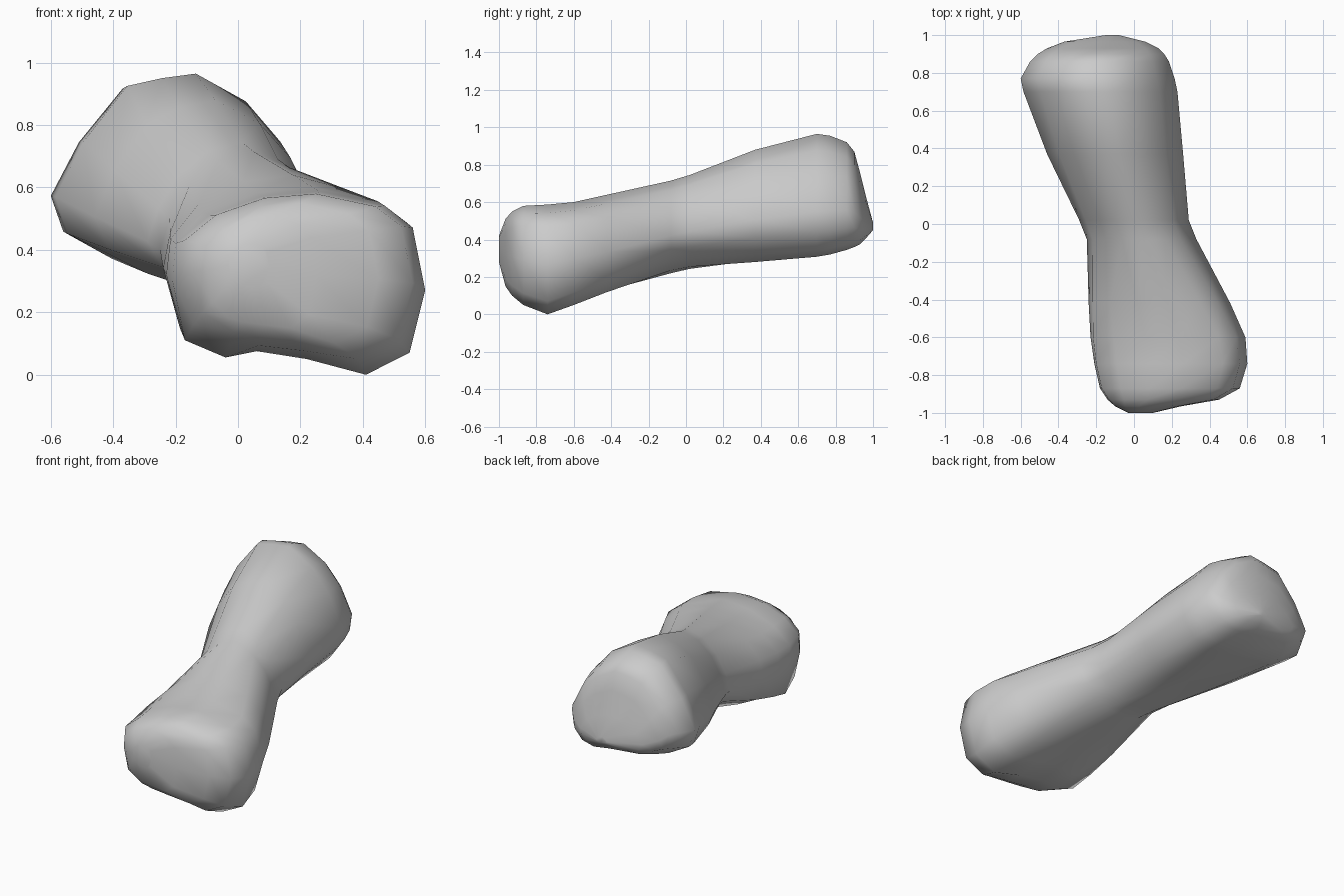
import bpy, bmesh

# Cross-section outlines (x, z), clockwise from the left: front knob, waist, back knob
FRONT = [(-.21, .30), (-.20, .42), (-.09, .51), (.08, .57), (.26, .585), (.47, .54), (.56, .47),
         (.60, .27), (.55, .07), (.41, 0), (.22, .05), (.06, .075), (-.04, .055), (-.17, .11)]
WAIST = [(-.25, .41), (-.22, .51), (-.16, .61), (-.07, .69), (.04, .72), (.15, .67), (.23, .59),
         (.31, .43), (.26, .35), (.19, .29), (.11, .245), (.02, .23), (-.10, .26), (-.20, .33)]
BACK = [(-.60, .57), (-.51, .75), (-.37, .93), (-.26, .955), (-.15, .97), (.01, .88), (.12, .75),
        (.215, .55), (.20, .44), (.13, .34), (.02, .305), (-.14, .335), (-.42, .37), (-.56, .45)]
# Front end face: the knob outline without its underside groove
CAP = FRONT[:10] + [(.22, .015), (.06, .03), (-.04, .05), (-.17, .13)]

# Stations along the length: y, blend (-2 cap, -1 front, 0 waist, 1 back), x range, z range
STATIONS = [
    (-1.00, -2, -.03, .10, .28, .42),
    (-.965, -2, -.10, .25, .15, .51),
    (-.93, -2, -.14, .45, .10, .55),
    (-.87, -1.6, -.18, .56, .05, .58),
    (-.74, -1, -.21, .60, .00, .587),
    (-.60, -.9, -.23, .59, .05, .60),
    (-.42, -.6, -.24, .51, .12, .64),
    (-.08, 0, -.25, .33, .22, .715),
    (.02, .1, -.29, .29, .243, .745),
    (.37, .6, -.46, .26, .28, .88),
    (.70, 1, -.585, .23, .308, .965),
    (.77, 1, -.60, .215, .32, .955),
    (.86, 1, -.55, .185, .345, .92),
    (.90, 1, -.51, .16, .36, .87),
    (.93, 1, -.46, .13, .375, .76),
    (.965, 1, -.37, .06, .41, .62),
    (1.00, 1, -.15, -.08, .45, .49),
]


def unit(pts):
    """Fit an outline to the 0..1 square."""
    xs, zs = zip(*pts)
    return [((x - min(xs)) / (max(xs) - min(xs)), (z - min(zs)) / (max(zs) - min(zs)))
            for x, z in pts]


def mix(p, q, t):
    return unit([(a + (c - a) * t, b + (d - b) * t) for (a, b), (c, d) in zip(p, q)])


cap, front, waist, back = map(unit, (CAP, FRONT, WAIST, BACK))

# Loft the bone through the stations
bm = bmesh.new()
rings = []
for y, blend, x0, x1, z0, z1 in STATIONS:
    if blend < -1:
        shape = mix(front, cap, -blend - 1)
    else:
        shape = mix(waist, front if blend < 0 else back, abs(blend))
    rings.append([bm.verts.new((x0 + u * (x1 - x0), y, z0 + v * (z1 - z0))) for u, v in shape])
n = len(front)
for r, s in zip(rings, rings[1:]):
    for i in range(n):
        j = (i + 1) % n
        bm.faces.new((r[i], r[j], s[j], s[i]))
bm.faces.new(rings[0])
bm.faces.new(rings[-1])
bmesh.ops.recalc_face_normals(bm, faces=bm.faces[:])
for f in bm.faces:
    f.smooth = True

mesh = bpy.data.meshes.new("bone")
bm.to_mesh(mesh)
bm.free()
bone = bpy.data.objects.new("bone", mesh)
bpy.context.collection.objects.link(bone)
